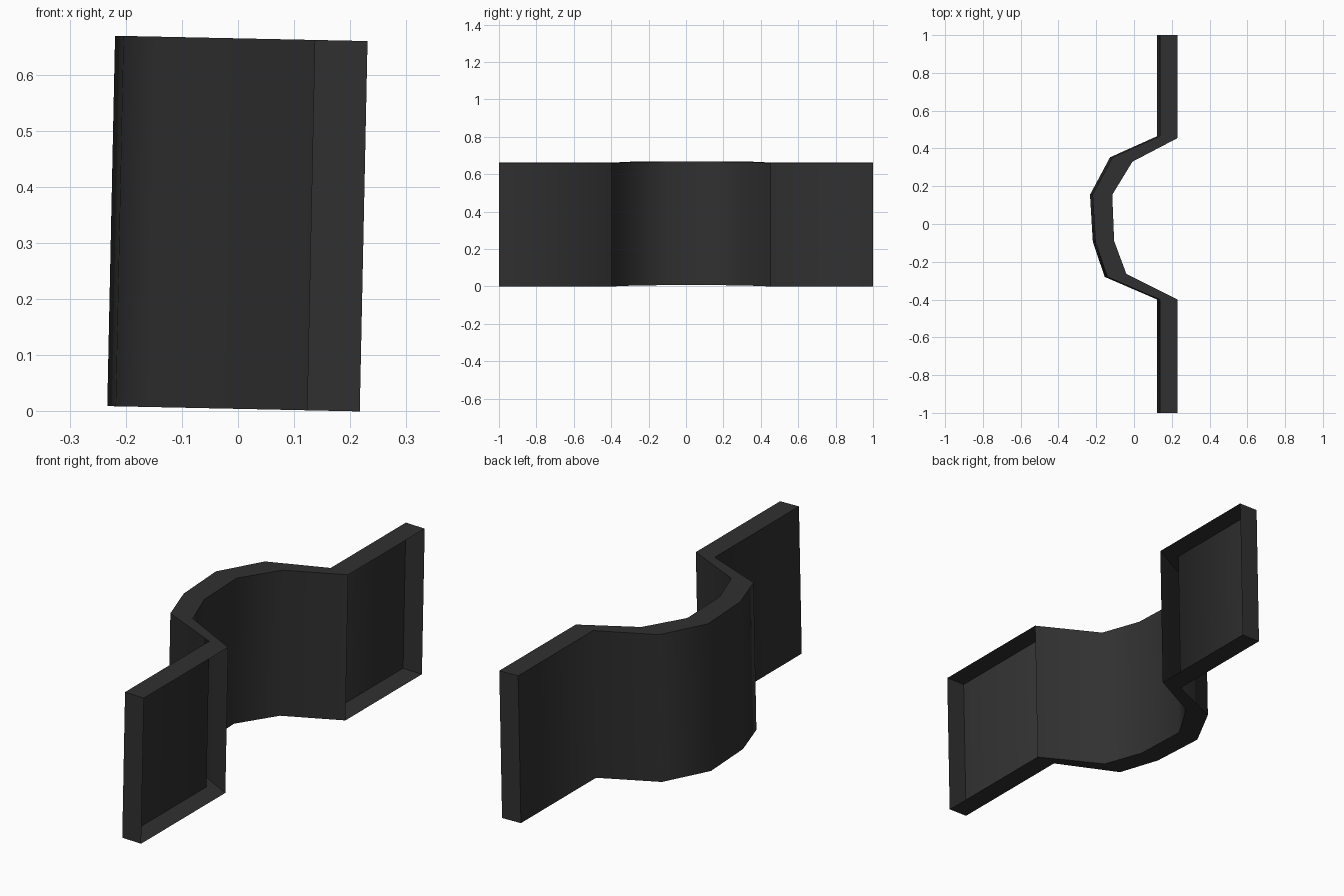
import bpy, bmesh, math

if "Cube" in bpy.data.objects:
    bpy.data.objects.remove(bpy.data.objects["Cube"])

HEIGHT = 0.66
TILT = 0.021   # small lean of the whole bracket about the y axis

# Bottom outline, counter-clockwise: clamp inside, then clamp outside
inside = [(0.217, -1.0), (0.217, -0.40), (-0.054, -0.265), (-0.119, -0.09),
          (-0.129, 0.155), (-0.022, 0.33), (0.217, 0.455), (0.217, 1.0)]
outside = [(0.123, 1.0), (0.123, 0.465), (-0.127, 0.353), (-0.233, 0.155),
           (-0.218, -0.095), (-0.155, -0.28), (0.123, -0.40), (0.123, -1.0)]
outline = inside + outside
n = len(outline)
open_sides = {0, 6}   # flange fronts are open, showing the hollow shell

bm = bmesh.new()
low, high = [], []
for x, y in outline:
    z = (0.217 - x) * TILT
    low.append(bm.verts.new((x, y, z)))
    high.append(bm.verts.new((x + HEIGHT * TILT, y, z + HEIGHT)))

# Walls
for i in range(n):
    if i not in open_sides:
        j = (i + 1) % n
        bm.faces.new((low[i], low[j], high[j], high[i]))

# Top and bottom rims
bm.faces.new(high)
bm.faces.new(low[::-1])

mesh = bpy.data.meshes.new("clamp_bracket")
bm.to_mesh(mesh)
bm.free()
bracket = bpy.data.objects.new("clamp_bracket", mesh)
bpy.context.collection.objects.link(bracket)

# Dark metal colour
mat = bpy.data.materials.new("dark grey metal")
mat.diffuse_color = (0.03, 0.03, 0.03, 1)
mat.use_nodes = True
mat.node_tree.nodes["Principled BSDF"].inputs["Base Color"].default_value = mat.diffuse_color
mesh.materials.append(mat)

# Smooth bends, sharp rims and ends
bpy.context.view_layer.objects.active = bracket
bracket.select_set(True)
bpy.ops.object.shade_smooth_by_angle(angle=math.radians(70))
